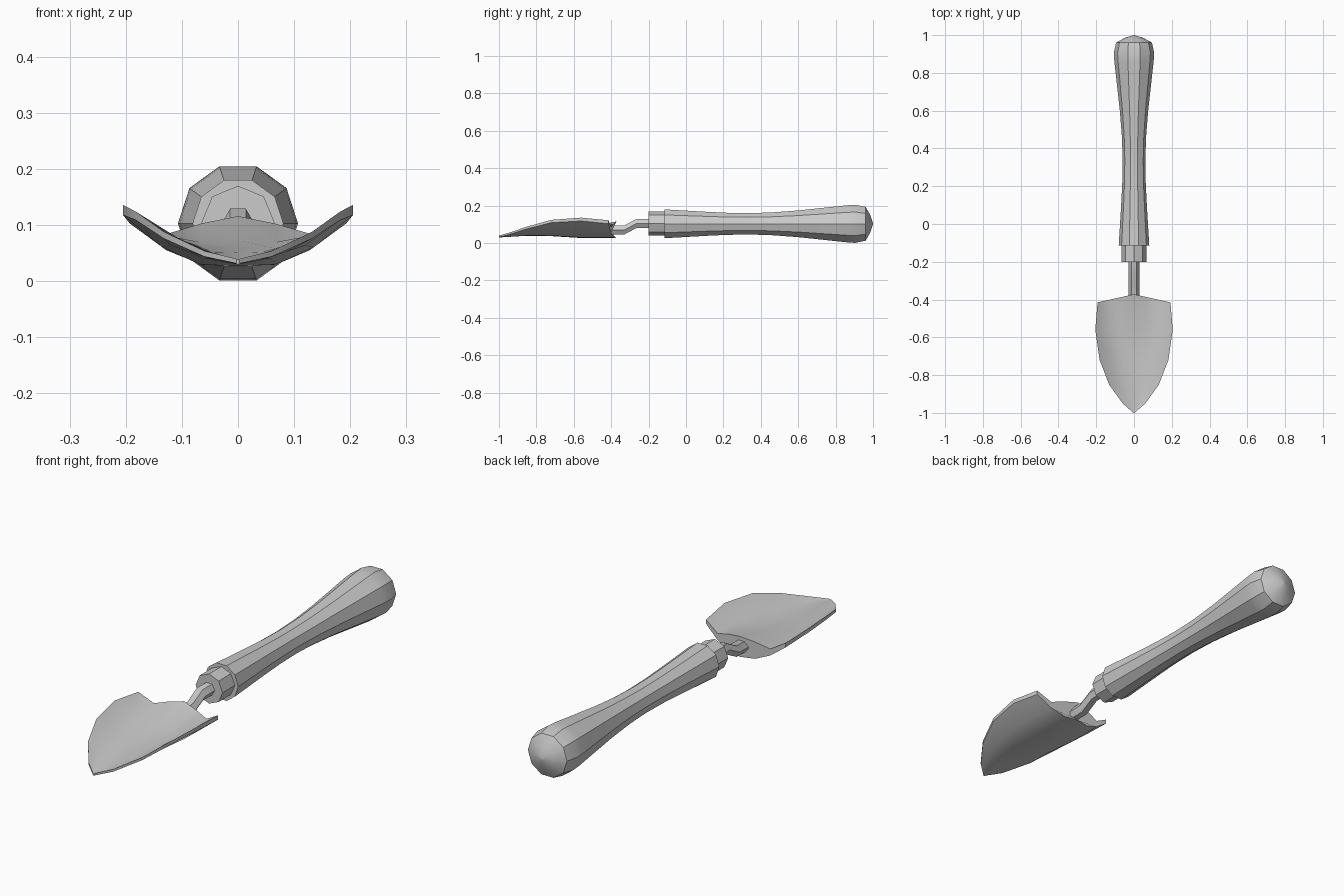
import bpy, bmesh, math

if "Cube" in bpy.data.objects:
    bpy.data.objects.remove(bpy.data.objects["Cube"])


def finish(name, bm, angle=30):
    bmesh.ops.remove_doubles(bm, verts=bm.verts, dist=0.0005)
    bmesh.ops.recalc_face_normals(bm, faces=bm.faces)
    me = bpy.data.meshes.new(name)
    bm.to_mesh(me)
    bm.free()
    ob = bpy.data.objects.new(name, me)
    bpy.context.collection.objects.link(ob)
    bpy.ops.object.select_all(action='DESELECT')
    ob.select_set(True)
    bpy.context.view_layer.objects.active = ob
    bpy.ops.object.shade_smooth_by_angle(angle=math.radians(angle))
    return ob


def skin(name, rings, angle=30):
    """Join closed loops of points in order and cap both ends."""
    bm = bmesh.new()
    loops = [[bm.verts.new(p) for p in ring] for ring in rings]
    for a, b in zip(loops, loops[1:]):
        n = len(a)
        for i in range(n):
            j = (i + 1) % n
            bm.faces.new((a[i], a[j], b[j], b[i]))
    bm.faces.new(loops[0])
    bm.faces.new(loops[-1])
    return finish(name, bm, angle)


def rod(name, sections, sides):
    """Polygonal rod along y from (y, centre z, radius) sections."""
    turn = 2 * math.pi / sides
    skin(name, [[(r * math.cos(i * turn), y, z + r * math.sin(i * turn))
                 for i in range(sides)] for y, z, r in sections])


ZC = 0.103

# ten-sided grip with a domed butt
grip = [(-0.115, 0.081), (0.1, 0.068), (0.22, 0.062), (0.34, 0.06), (0.46, 0.064),
        (0.6, 0.075), (0.78, 0.095), (0.86, 0.104), (0.905, 0.107), (0.96, 0.095),
        (0.985, 0.05), (1.0, 0.003)]
rod("handle_grip", [(y, ZC, r) for y, r in grip], 10)

# eight-sided collar
rod("collar", [(-0.2, ZC + 0.002, 0.065), (-0.1, ZC + 0.002, 0.065)], 8)

# bent six-sided shank
rod("shank", [(-0.17, 0.105, 0.028), (-0.265, 0.105, 0.028),
              (-0.33, 0.07, 0.028), (-0.42, 0.068, 0.028)], 6)

# blade stations: y, half width, floor z, rim top z, thickness, root hump
stations = [(-1.0, 0.003, 0.03, 0.04, 0.008, 0),
            (-0.95, 0.06, 0.033, 0.054, 0.01, 0),
            (-0.85, 0.132, 0.039, 0.088, 0.012, 0),
            (-0.72, 0.182, 0.037, 0.124, 0.015, 0.1),
            (-0.56, 0.205, 0.027, 0.136, 0.018, 0.4),
            (-0.415, 0.193, 0.027, 0.122, 0.019, 1)]
# across the blade: fraction of width, fraction of rise, hump height
section = [(0, 0, 0.07), (0.33, 0.03, 0.055), (0.66, 0.37, 0.01), (1, 1, 0)]
full = [(-u, h, k) for u, h, k in section[:0:-1]] + section
rings = []
for i, (y, w, z0, z1, t, hump) in enumerate(stations):
    top, bottom = [], []
    for u, h, k in full:
        yy = y + (0.043 * (1 - abs(u)) if i == len(stations) - 1 else 0)
        z = z0 + (z1 - t - z0) * h
        bottom.append((u * w, yy, z))
        top.append((u * w, yy, z + t + k * hump))
    rings.append(bottom + top[::-1])
skin("blade", rings, 40)
